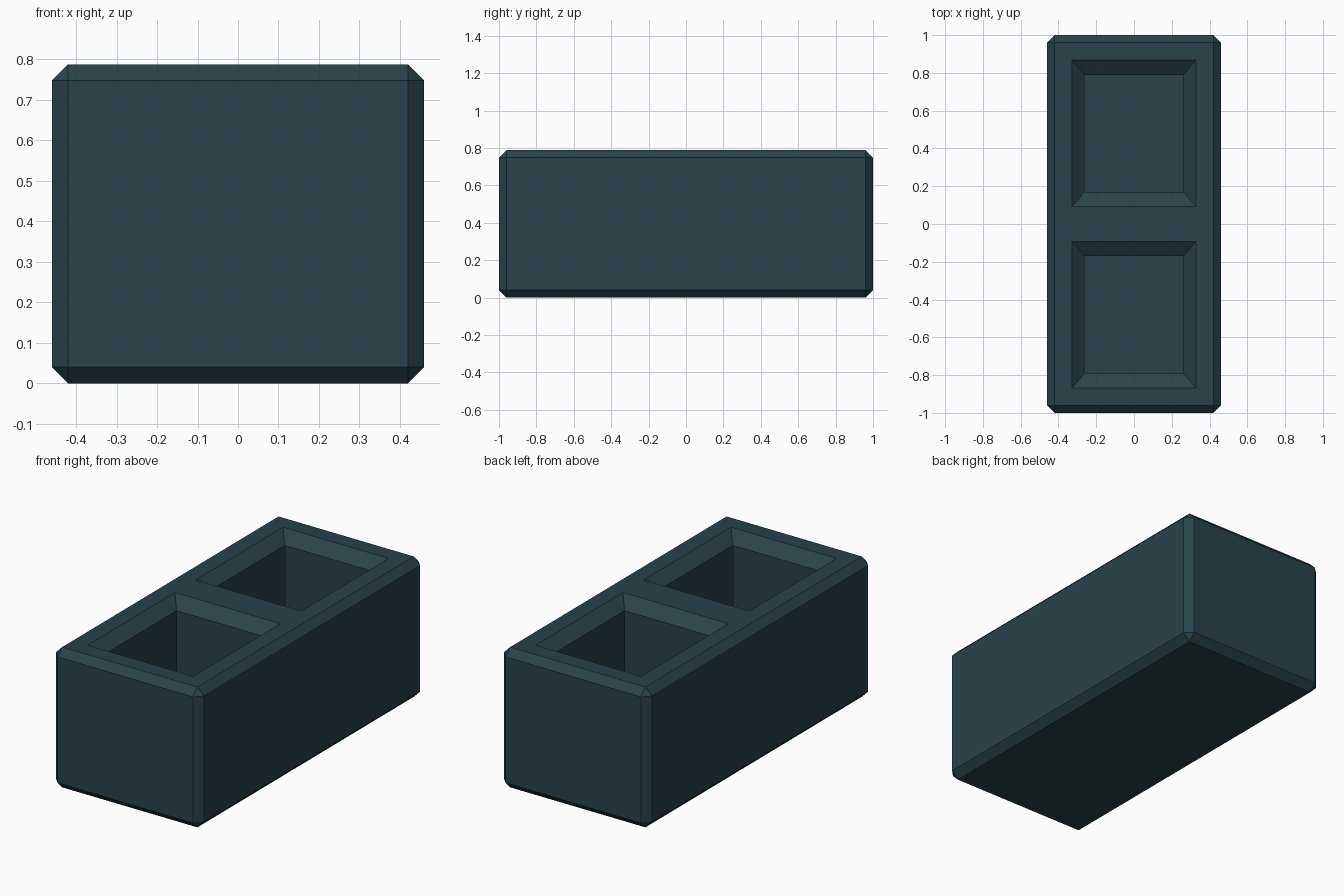
import bpy
import bmesh
from mathutils import Vector

WIDTH, LENGTH, HEIGHT = 0.92, 2.0, 0.788
CHAMFER, RIM = 0.04, 0.0925
LIP_DROP, LIP_SCALE = 0.055, 0.8
FLOOR = 0.12

default = bpy.data.objects.get("Cube")
if default:
    bpy.data.objects.remove(default, do_unlink=True)

# Dark teal material
teal = bpy.data.materials.new("dark_teal")
teal.use_nodes = True
colour = (0.021, 0.056, 0.069, 1)
teal.diffuse_color = colour
teal.node_tree.nodes["Principled BSDF"].inputs["Base Color"].default_value = colour

# Chamfered body
bm = bmesh.new()
bmesh.ops.create_cube(bm, size=1)
for v in bm.verts:
    v.co = Vector((v.co.x * WIDTH, v.co.y * LENGTH, (v.co.z + 0.5) * HEIGHT))
bmesh.ops.bevel(bm, geom=bm.edges[:], offset=CHAMFER, segments=1,
                profile=0.5, affect='EDGES')

# Split the top in two halves, then inset an opening in each
bm.normal_update()
top = max(bm.faces, key=lambda f: f.calc_center_median().z)
bmesh.ops.bisect_plane(bm, geom=[top, *top.edges, *top.verts],
                       plane_co=(0, 0, 0), plane_no=(0, 1, 0))
bm.normal_update()
openings = [f for f in bm.faces
            if f.normal.z > 0.99 and f.calc_center_median().z > HEIGHT - 0.001]
bmesh.ops.inset_individual(bm, faces=openings, thickness=RIM, use_even_offset=True)


def push_down(face, z, scale):
    """Extrude a face to height z, scaled about its centre; return the new face."""
    result = bmesh.ops.extrude_discrete_faces(bm, faces=[face])["faces"][0]
    centre = result.calc_center_median()
    for v in result.verts:
        v.co = centre + (v.co - centre) * scale
        v.co.z = z
    return result


# Sloped lip and straight well under each opening
for face in openings:
    lip = push_down(face, HEIGHT - LIP_DROP, LIP_SCALE)
    push_down(lip, FLOOR, 1)

bmesh.ops.recalc_face_normals(bm, faces=bm.faces[:])
mesh = bpy.data.meshes.new("hollow_block")
bm.to_mesh(mesh)
bm.free()
mesh.materials.append(teal)
block = bpy.data.objects.new("hollow_block", mesh)
bpy.context.collection.objects.link(block)
